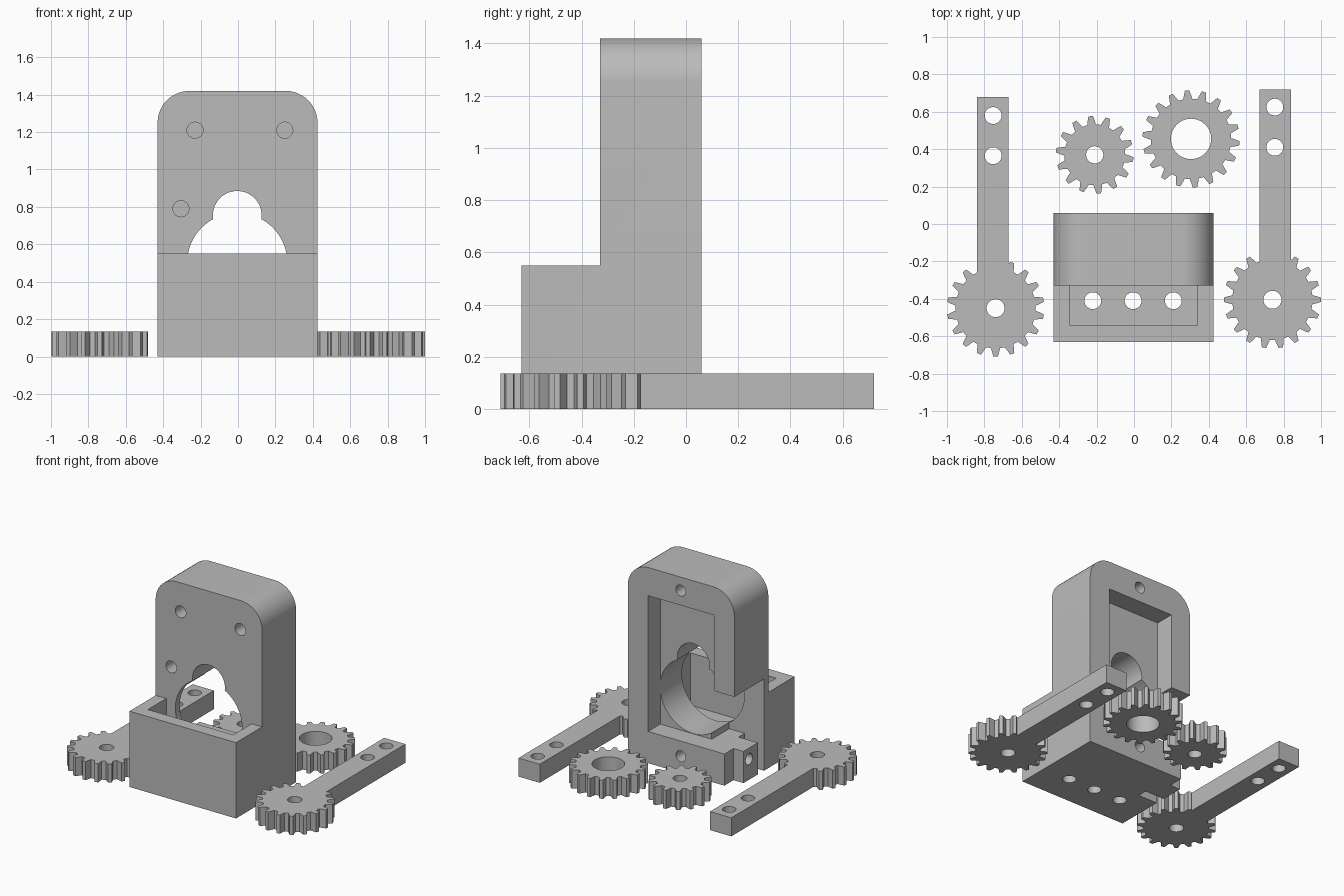
import bpy, bmesh
from math import cos, sin, pi, radians
from mathutils import Matrix

cube = bpy.data.objects.get("Cube")
if cube:
    bpy.data.objects.remove(cube, do_unlink=True)

grey = bpy.data.materials.new("plain_grey")
grey.use_nodes = True
grey.diffuse_color = (0.5, 0.5, 0.5, 1)
grey.node_tree.nodes["Principled BSDF"].inputs["Base Color"].default_value = (0.5, 0.5, 0.5, 1)


def finish(name, bm):
    bmesh.ops.recalc_face_normals(bm, faces=bm.faces)
    mesh = bpy.data.meshes.new(name)
    bm.to_mesh(mesh)
    bm.free()
    mesh.materials.append(grey)
    obj = bpy.data.objects.new(name, mesh)
    bpy.context.collection.objects.link(obj)
    return obj


def prism(name, points, low, high, axis="Z"):
    """Extrude a flat outline from low to high along one axis."""
    place = {"X": lambda p, d: (d, p[0], p[1]),
             "Y": lambda p, d: (p[0], d, p[1]),
             "Z": lambda p, d: (p[0], p[1], d)}[axis]
    bm = bmesh.new()
    a = [bm.verts.new(place(p, low)) for p in points]
    b = [bm.verts.new(place(p, high)) for p in points]
    bm.faces.new(a)
    bm.faces.new(b[::-1])
    for i in range(len(points)):
        j = (i + 1) % len(points)
        bm.faces.new((a[i], a[j], b[j], b[i]))
    return finish(name, bm)


def box(name, x, y, z):
    return prism(name, [(x[0], y[0]), (x[1], y[0]), (x[1], y[1]), (x[0], y[1])], *z)


def rod(centre, radius, low, high, axis="Z", sides=40):
    ring = [(centre[0] + radius * cos(2 * pi * i / sides),
             centre[1] + radius * sin(2 * pi * i / sides)) for i in range(sides)]
    return prism("cutter", ring, low, high, axis)


def combine(target, tool, operation="DIFFERENCE"):
    tool.hide_render = True
    mod = target.modifiers.new("join", "BOOLEAN")
    mod.operation = operation
    mod.solver = "EXACT"
    mod.object = tool
    bpy.context.view_layer.objects.active = target
    bpy.ops.object.modifier_apply(modifier=mod.name)
    bpy.data.objects.remove(tool, do_unlink=True)


THICK = 0.135


def gear(name, centre, teeth, outer, root, phase):
    """Spur gear with tapered teeth; one tooth points along phase."""
    pitch = 2 * pi / teeth
    shape = [(-0.32, root), (-0.24, root + 0.4 * (outer - root)), (-0.13, outer),
             (0.13, outer), (0.24, root + 0.4 * (outer - root)), (0.32, root)]
    pts = []
    for t in range(teeth):
        for offset, r in shape:
            ang = radians(phase) + (t + offset) * pitch
            pts.append((centre[0] + r * cos(ang), centre[1] + r * sin(ang)))
    return prism(name, pts, 0, THICK)


def drill(obj, centre, radius):
    combine(obj, rod(centre, radius, -0.1, THICK + 0.1))


# Housing: stepped side outline with rounded upper corners
LEFT, RIGHT = 0.425, -0.43
FRONT, FACE, BACK, TOP = -0.63, -0.33, 0.06, 1.42
outline = [(FRONT, 0), (BACK, 0), (BACK, TOP), (FACE, TOP), (FACE, 0.55), (FRONT, 0.55)]
housing = prism("housing", outline, RIGHT, LEFT, "X")
bm = bmesh.new()
bm.from_mesh(housing.data)
corners = [e for e in bm.edges if all(v.co.z > TOP - 0.01 for v in e.verts)
           and abs(e.verts[0].co.x - e.verts[1].co.x) < 0.01]
bmesh.ops.bevel(bm, geom=corners, offset=0.17, segments=12, profile=0.5, affect="EDGES")
bm.to_mesh(housing.data)
bm.free()

# Front tray with three floor holes
combine(housing, box("cutter", (-0.345, 0.34), (-0.54, FACE), (0.17, 0.7)))
for x in (-0.22, -0.005, 0.21):
    combine(housing, rod((x, -0.41), 0.045, -0.1, 0.3))

# Rear motor bay, shaft openings and side cable slot
combine(housing, box("cutter", (-0.27, 0.262), (-0.08, 0.2), (0.23, 1.215)))
combine(housing, rod((-0.004, 0.5), 0.268, -0.45, -0.07, "Y", 64))
combine(housing, rod((-0.004, 0.755), 0.13, -0.45, -0.07, "Y", 48))
combine(housing, box("cutter", (-0.6, -0.15), (-0.28, 0.2), (0.23, 0.665)))

# Clamp tab, freed from the housing by a slot and a corner notch
combine(housing, box("cutter", (-0.6, -0.275), (-0.28, -0.21), (-0.1, 0.3)))
combine(housing, box("cutter", (-0.6, -0.35), (-0.045, 0.2), (-0.1, 0.3)))
combine(housing, rod((-0.11, 0.15), 0.04, -0.6, -0.3, "X"))

# Blind screw holes in the front and back faces
for spot in ((-0.23, 1.21), (0.25, 1.21), (-0.305, 0.79)):
    combine(housing, rod(spot, 0.043, -0.5, -0.2, "Y"))
for spot in ((0, 1.322), (0, 0.12)):
    combine(housing, rod(spot, 0.04, -0.1, 0.2, "Y"))

# Loose gears
small_gear = gear("small_gear", (-0.21, 0.37), 14, 0.208, 0.163, 96)
drill(small_gear, (-0.21, 0.37), 0.046)
large_gear = gear("large_gear", (0.305, 0.455), 18, 0.26, 0.215, 94.7)
drill(large_gear, (0.305, 0.455), 0.108)

# Geared arms, one on each side
for name, side, hub_y, end_y, phase, holes in (
        ("right_arm", -1, -0.45, 0.68, -90, (0.58, 0.365)),
        ("left_arm", 1, -0.405, 0.72, -80, (0.625, 0.41))):
    hub = (side * 0.74, hub_y)
    arm = gear(name, hub, 18, 0.26, 0.215, phase)
    bar = sorted((side * 0.67, side * 0.84))
    combine(arm, box("bar", bar, (hub_y + 0.1, end_y), (0, THICK)), "UNION")
    drill(arm, hub, 0.048)
    for y in holes:
        drill(arm, (side * 0.753, y), 0.045)

# Smooth the round surfaces, keep hard edges
bpy.ops.object.select_all(action="DESELECT")
for obj in bpy.context.collection.objects:
    if obj.type == "MESH" and grey.name in obj.data.materials:
        obj.select_set(True)
        bpy.context.view_layer.objects.active = obj
bpy.ops.object.shade_smooth_by_angle(angle=radians(20))
